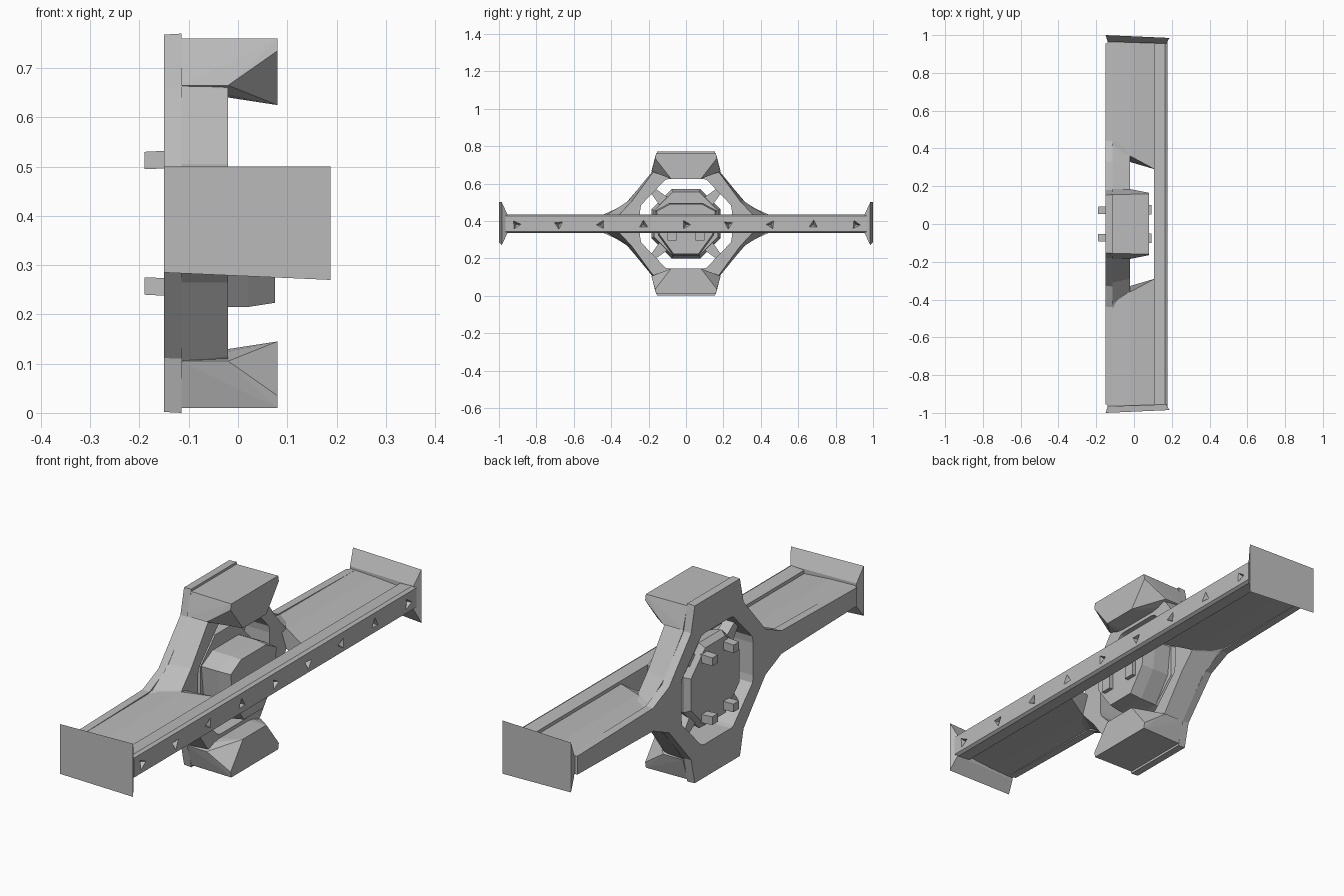
import bpy, bmesh, math
from mathutils import Matrix, Vector

cube = bpy.data.objects.get("Cube")
if cube:
    bpy.data.objects.remove(cube, do_unlink=True)

C = 0.385  # height of the hub axis

grey = bpy.data.materials.new("hull grey")
grey.use_nodes = True
grey.diffuse_color = (0.5, 0.5, 0.5, 1)
bsdf = grey.node_tree.nodes["Principled BSDF"]
bsdf.inputs["Base Color"].default_value = (0.5, 0.5, 0.5, 1)
bsdf.inputs["Roughness"].default_value = 0.8


def finish(name, bm):
    bmesh.ops.recalc_face_normals(bm, faces=bm.faces)
    mesh = bpy.data.meshes.new(name)
    bm.to_mesh(mesh)
    bm.free()
    mesh.materials.append(grey)
    obj = bpy.data.objects.new(name, mesh)
    bpy.context.collection.objects.link(obj)
    return obj


def loft(name, loops, closed=False):
    """Skin a row of point loops; cap the ends unless the row closes."""
    bm = bmesh.new()
    rows = [[bm.verts.new(p) for p in loop] for loop in loops]
    n = len(rows[0])
    pairs = list(zip(rows, rows[1:])) + ([(rows[-1], rows[0])] if closed else [])
    for a, b in pairs:
        for i in range(n):
            j = (i + 1) % n
            bm.faces.new((a[i], a[j], b[j], b[i]))
    if not closed:
        bm.faces.new(rows[0])
        bm.faces.new(rows[-1])
    return finish(name, bm)


def full(quarter):
    """Mirror a quarter outline about both axes."""
    half = quarter + [(-y, z) for y, z in reversed(quarter)]
    return half + [(-y, -z) for y, z in quarter] + [(y, -z) for y, z in reversed(quarter)]


def at(x, outline, scale=1.0):
    return [(x, y * scale, C + z * scale) for y, z in outline]


def hull(name, points):
    bm = bmesh.new()
    verts = [bm.verts.new(p) for p in points]
    bmesh.ops.convex_hull(bm, input=verts)
    return finish(name, bm)


# Ring frame: back plate running into the wings, and a thicker front ring
hole = full([(.245, .03), (.245, .07), (.24, .10), (.11, .235), (.09, .24)])
plate = full([(.96, .04), (.44, .05), (.33, .10), (.18, .275), (.155, .385)])
ring = full([(.50, .035), (.42, .05), (.31, .12), (.18, .28), (.16, .31)])
ring_front = full([(.36, .03), (.355, .05), (.29, .12), (.18, .27), (.15, .29)])
loft("back_plate", [at(-.15, plate, .995), at(-.115, plate), at(-.115, hole), at(-.15, hole)], True)
loft("front_ring", [at(-.115, ring), at(-.02, ring_front), at(-.02, hole), at(-.115, hole)], True)

# Top and bottom pods
for label, s in (("top", 1), ("bottom", -1)):
    front = [(.16, .375), (.165, .35), (.08, .24)]
    rear = [(.155, .375), (.185, .28), (.12, .27)]
    pts = []
    for x, outline in ((.08, front), (-.02, rear), (-.115, rear)):
        pts += [(x, m * y, C + s * z) for y, z in outline for m in (1, -1)]
    hull(label + "_pod", pts)

# Wings and end fins
for label, s in (("left", 1), ("right", -1)):
    root = [(-.13, -.045), (-.02, -.045), (.11, -.03), (.11, .03), (-.02, .045), (-.13, .045)]
    tip = [(-.14, -.04), (-.02, -.038), (.11, -.03), (.11, .03), (-.02, .038), (-.14, .04)]
    loft(label + "_wing", [
        [(x, s * (.36 if x < 0 else .29), C + z) for x, z in root],
        [(x, s * .965, C + z) for x, z in tip]])
    outer = [(-.15, 1.0, -.10), (.188, .985, -.115), (.188, .985, .115), (-.15, 1.0, .115)]
    mid = [(-.14, .965, -.05), (.17, .955, -.05), (.17, .955, .05), (-.14, .965, .05)]
    loft(label + "_fin", [[(x, s * y, C + z) for x, y, z in side] for side in (outer, mid)])

# Long front bar with triangular pits
section = [(.105, -.045), (.165, -.05), (.178, -.042), (.178, .042), (.165, .05), (.105, .045)]
bar = loft("front_bar", [[(x, y, C + z) for x, z in section] for y in (-.965, .965)])
bm = bmesh.new()
for i in range(-4, 5):
    place = Matrix.Translation(Vector((.17, .227 * i, C - .005)))
    turn = Matrix.Rotation(math.pi / 2, 4, 'Y') @ Matrix.Rotation(.5 * i, 4, 'Z')
    bmesh.ops.create_cone(bm, cap_ends=True, segments=3, radius1=.004, radius2=.036,
                          depth=.05, matrix=place @ turn)
cutter = finish("pit_cutter", bm)
cutter.hide_render = True
cutter.hide_viewport = True
cut = bar.modifiers.new("pits", 'BOOLEAN')
cut.operation = 'DIFFERENCE'
cut.object = cutter

# Hub: octagonal disc, faceted body and small fittings
octagon = [(.2 * math.cos(a), .2 * math.sin(a))
           for a in (math.pi / 8 + k * math.pi / 4 for k in range(8))]
loft("hub_disc", [at(-.14, octagon, .9), at(-.115, octagon), at(-.06, octagon, .92)])
body = [(.165, .07), (.09, .11), (-.09, .11), (-.165, .07),
        (-.15, -.06), (-.07, -.17), (.07, -.17), (.15, -.06)]
loft("hub_body", [at(-.07, body), at(.02, body), at(.075, body, .95)])
for label, y in (("left", .075), ("right", -.075)):
    block = [(y - .025, -.09), (y + .025, -.09), (y + .025, .02), (y - .025, .02)]
    loft(label + "_hub_barrel", [at(.06, block), at(.092, block)])
    for level, z in (("upper", .13), ("lower", -.13)):
        base = [(y - .02, z - .018), (y + .02, z - .018), (y + .02, z + .018), (y - .02, z + .018)]
        end = [(p * .96, q * .98) for p, q in base]
        loft(f"{level}_{label}_rear_stud", [at(-.13, base), at(-.19, end)])

# Struts between the hub and the ring
for k in range(4):
    a = math.pi / 4 + k * math.pi / 2
    spin = Matrix.Rotation(a, 4, 'X')
    pts = [spin @ Vector((x, r, w * m)) for x in (-.12, -.07)
           for r, w in ((.17, .03), (.26, .015)) for m in (1, -1)]
    hull(f"hub_strut_{k + 1}", [(p.x, p.y, p.z + C) for p in pts])
